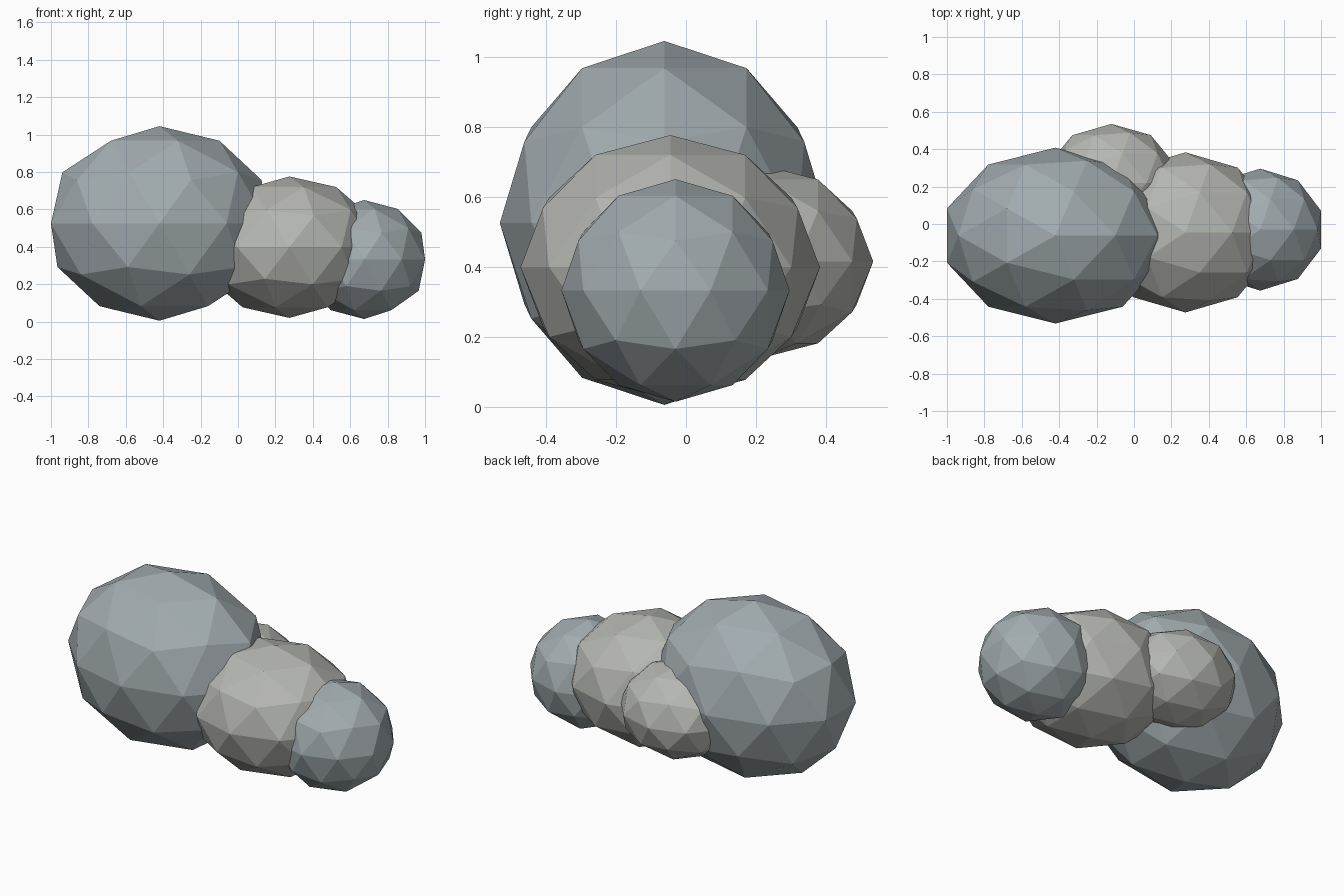
import bpy

if "Cube" in bpy.data.objects:
    bpy.data.objects.remove(bpy.data.objects["Cube"])


def material(name, color):
    m = bpy.data.materials.new(name)
    m.diffuse_color = (*color, 1)
    m.use_nodes = True
    m.node_tree.nodes["Principled BSDF"].inputs["Base Color"].default_value = m.diffuse_color
    return m


slate = material("slate", (0.36, 0.41, 0.43))
stone = material("stone", (0.46, 0.47, 0.44))


def boulder(name, center, radii, mat):
    """Low-poly boulder: a flat-shaded icosphere stretched on each axis."""
    bpy.ops.mesh.primitive_ico_sphere_add(subdivisions=2, radius=1, location=center)
    ob = bpy.context.object
    ob.name = name
    ob.scale = radii
    bpy.ops.object.transform_apply(location=False, rotation=False, scale=True)
    bpy.ops.object.shade_flat()
    ob.data.materials.append(mat)
    return ob


# Row of three shrinking boulders, with one tucked in behind
boulder("large_boulder", (-0.42, -0.062, 0.525), (0.61, 0.47, 0.52), slate)
boulder("middle_boulder", (0.275, -0.045, 0.398), (0.476, 0.428, 0.378), stone)
boulder("small_boulder", (0.675, -0.03, 0.332), (0.342, 0.326, 0.318), slate)
boulder("back_boulder", (-0.12, 0.22, 0.415), (0.357, 0.315, 0.275), stone)
